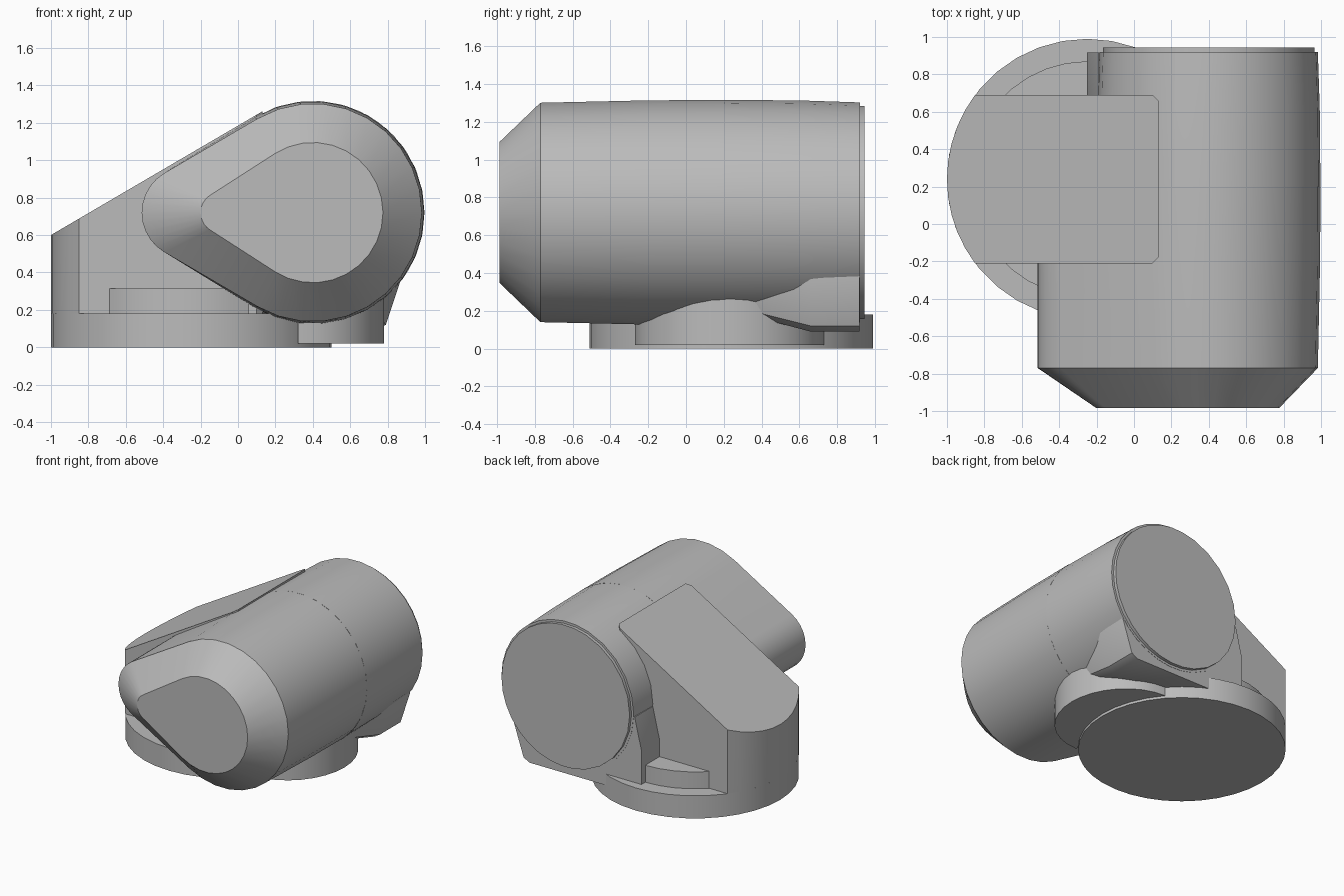
import bpy, bmesh, math
from math import cos, sin, pi

cube = bpy.data.objects.get("Cube")
if cube:
    bpy.data.objects.remove(cube, do_unlink=True)

GREY = (0.5, 0.5, 0.5, 1)
grey = bpy.data.materials.new("plain grey")
grey.use_nodes = True
grey.diffuse_color = GREY
grey.node_tree.nodes["Principled BSDF"].inputs["Base Color"].default_value = GREY


def loft(name, rings, angle=32):
    """Skin a list of equal-length point rings and close both ends."""
    bm = bmesh.new()
    loops = [[bm.verts.new(p) for p in ring] for ring in rings]
    n = len(loops[0])
    for a, b in zip(loops, loops[1:]):
        for i in range(n):
            j = (i + 1) % n
            bm.faces.new((a[i], a[j], b[j], b[i]))
    bm.faces.new(loops[0])
    bm.faces.new(loops[-1])
    bmesh.ops.recalc_face_normals(bm, faces=bm.faces)
    mesh = bpy.data.meshes.new(name)
    bm.to_mesh(mesh)
    bm.free()
    obj = bpy.data.objects.new(name, mesh)
    bpy.context.collection.objects.link(obj)
    mesh.materials.append(grey)
    bpy.ops.object.select_all(action='DESELECT')
    obj.select_set(True)
    bpy.context.view_layer.objects.active = obj
    bpy.ops.object.shade_smooth_by_angle(angle=math.radians(angle))
    return obj


def arc(cx, cy, r, start, end, n):
    return [(cx + r * cos(start + (end - start) * i / (n - 1)),
             cy + r * sin(start + (end - start) * i / (n - 1))) for i in range(n)]


def prism(name, outline, bottom, top):
    """Upright prism; top is a function of x."""
    return loft(name, [[(x, y, bottom) for x, y in outline],
                       [(x, y, top(x)) for x, y in outline]])


# Barrel: teardrop nose that becomes a round drum at the back
CX, CZ = 0.4, 0.72


def teardrop(y, big, small, dist):
    t = math.acos(-(big - small) / dist) if dist else pi * 0.6
    pts = arc(CX, CZ, big, -t, t, 21) + arc(CX - dist, CZ, small, t + 0.001, 2 * pi - t - 0.001, 11)
    return [(x, y, z) for x, z in pts]


loft("barrel", [
    teardrop(-0.985, 0.375, 0.11, 0.49),
    teardrop(-0.77, 0.583, 0.245, 0.67),
    teardrop(-0.2, 0.595, 0.245, 0.67),
    teardrop(0.2, 0.597, 0.245, 0.67),
    teardrop(0.2, 0.597, 0.597, 0),
    teardrop(0.62, 0.593, 0.593, 0),
    teardrop(0.92, 0.583, 0.583, 0),
    teardrop(0.92, 0.565, 0.565, 0),
    teardrop(0.945, 0.565, 0.565, 0),
])

# Round base with a raised boss, cut straight beneath the barrel
BX, BY = -0.25, 0.24
prism("base_disc", arc(BX, BY, 0.75, 0, 2 * pi * 35 / 36, 36), 0, lambda x: 0.18)
cut = math.acos((0.06 - BX) / 0.63)
prism("base_boss", arc(BX, BY, 0.63, cut, 2 * pi - cut, 25), 0.17, lambda x: 0.315)

# Sloping arm whose outer end follows the base rim
side = math.asin(0.45 / 0.75)
arm = arc(BX, BY, 0.75, pi - side, pi + side, 11)
arm += [(0.1, BY - 0.45), (0.13, BY - 0.42), (0.13, BY + 0.42), (0.1, BY + 0.45)]
prism("arm", arm, 0.18, lambda x: 0.6 + 0.585 * (x + 1))

# Half-round foot under the barrel
foot = arc(0.32, 0.23, 0.5, -pi / 2, pi / 2, 17)
prism("side_foot", [(0.32 + (x - 0.32) * 0.92, y) for x, y in foot], 0.02, lambda x: 0.45)

# Flared skirt at the back of the barrel
skirt = [(-0.19, 0.7), (-0.25, 0.45), (-0.25, 0.14), (-0.2, 0.09),
         (0.74, 0.09), (0.79, 0.12), (0.875, 0.375), (0.8, 0.7)]


def skirt_ring(y, s):
    return [(CX + (x - CX) * s, y, CZ + (z - CZ) * s) for x, z in skirt]


loft("rear_skirt", [skirt_ring(0.3, 0.85), skirt_ring(0.66, 1), skirt_ring(0.918, 1)])
